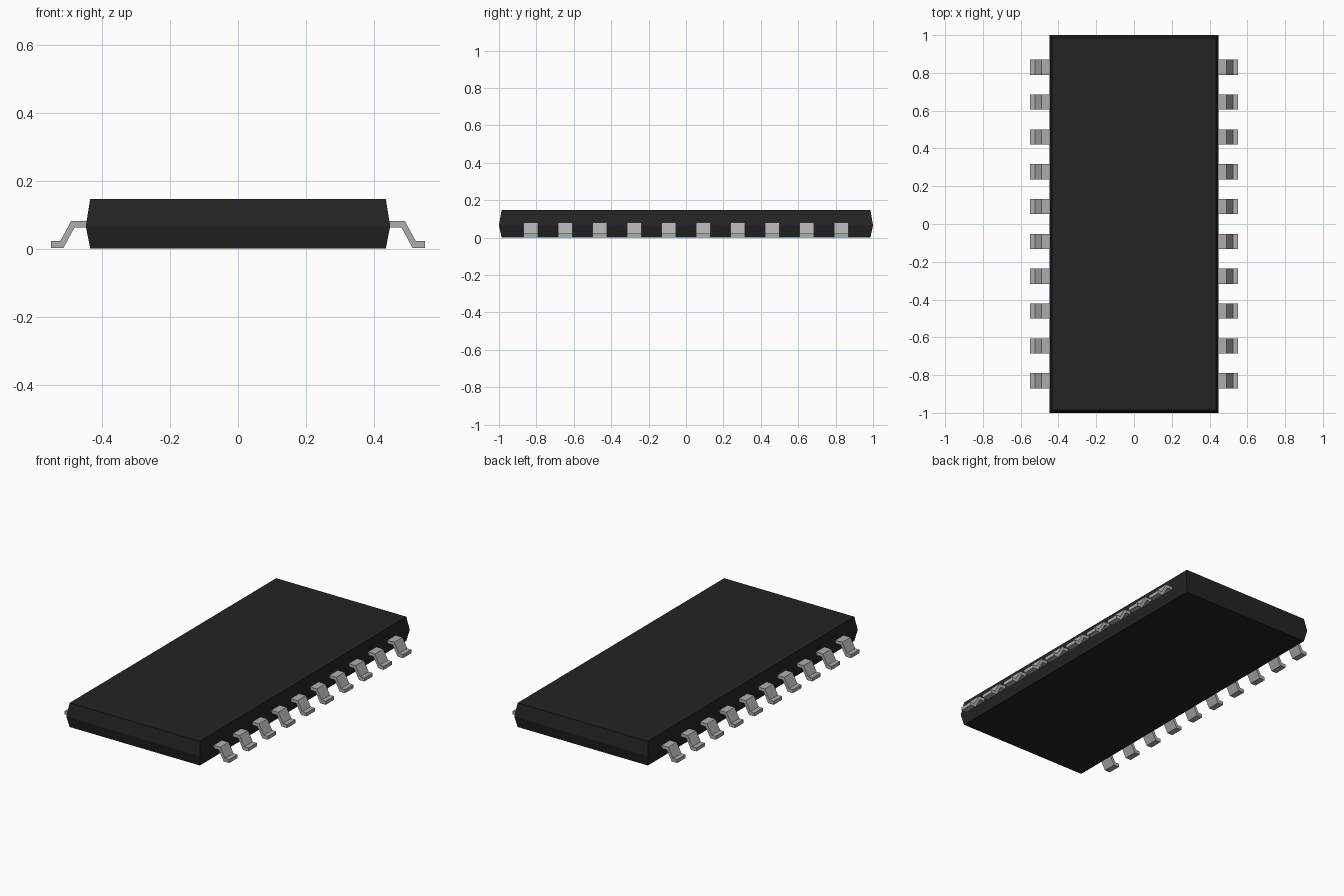
import bpy
import bmesh

cube = bpy.data.objects.get("Cube")
if cube:
    bpy.data.objects.remove(cube, do_unlink=True)


def make_material(name, color):
    mat = bpy.data.materials.new(name)
    mat.use_nodes = True
    mat.diffuse_color = color
    mat.node_tree.nodes["Principled BSDF"].inputs["Base Color"].default_value = color
    return mat


def add_object(name, bm, mat):
    bmesh.ops.recalc_face_normals(bm, faces=bm.faces)
    mesh = bpy.data.meshes.new(name)
    bm.to_mesh(mesh)
    bm.free()
    mesh.materials.append(mat)
    obj = bpy.data.objects.new(name, mesh)
    bpy.context.collection.objects.link(obj)
    return obj


black = make_material("black plastic", (0.017, 0.017, 0.017, 1))
metal = make_material("grey metal", (0.42, 0.42, 0.42, 1))

# Moulded body: stacked rectangles, widest at the parting line
bm = bmesh.new()
rings = []
for hx, hy, z in ((0.435, 0.986, 0.001), (0.448, 1.0, 0.066), (0.435, 0.986, 0.147)):
    corners = ((-hx, -hy), (hx, -hy), (hx, hy), (-hx, hy))
    rings.append([bm.verts.new((x, y, z)) for x, y in corners])
bm.faces.new(rings[0][::-1])
bm.faces.new(rings[-1])
for low, high in zip(rings, rings[1:]):
    for i in range(4):
        j = (i + 1) % 4
        bm.faces.new((low[i], low[j], high[j], high[i]))
add_object("body", bm, black)

# Gull-wing leads: side profile extruded along y, ten on each side
PROFILE = ((0.55, 0.002), (0.514, 0.002), (0.481, 0.063), (0.44, 0.063),
           (0.44, 0.082), (0.491, 0.082), (0.523, 0.023), (0.55, 0.023))
COUNT, FIRST, WIDTH = 10, 0.83, 0.08


def add_lead(name, side, y):
    bm = bmesh.new()
    face = bm.faces.new([bm.verts.new((side * x, y - WIDTH / 2, z)) for x, z in PROFILE])
    ext = bmesh.ops.extrude_face_region(bm, geom=[face])
    moved = [v for v in ext["geom"] if isinstance(v, bmesh.types.BMVert)]
    bmesh.ops.translate(bm, verts=moved, vec=(0, WIDTH, 0))
    add_object(name, bm, metal)


for label, side in (("left", 1), ("right", -1)):
    for n in range(COUNT):
        y = -FIRST + n * 2 * FIRST / (COUNT - 1)
        add_lead(f"{label}_lead_{n + 1}", side, y)
